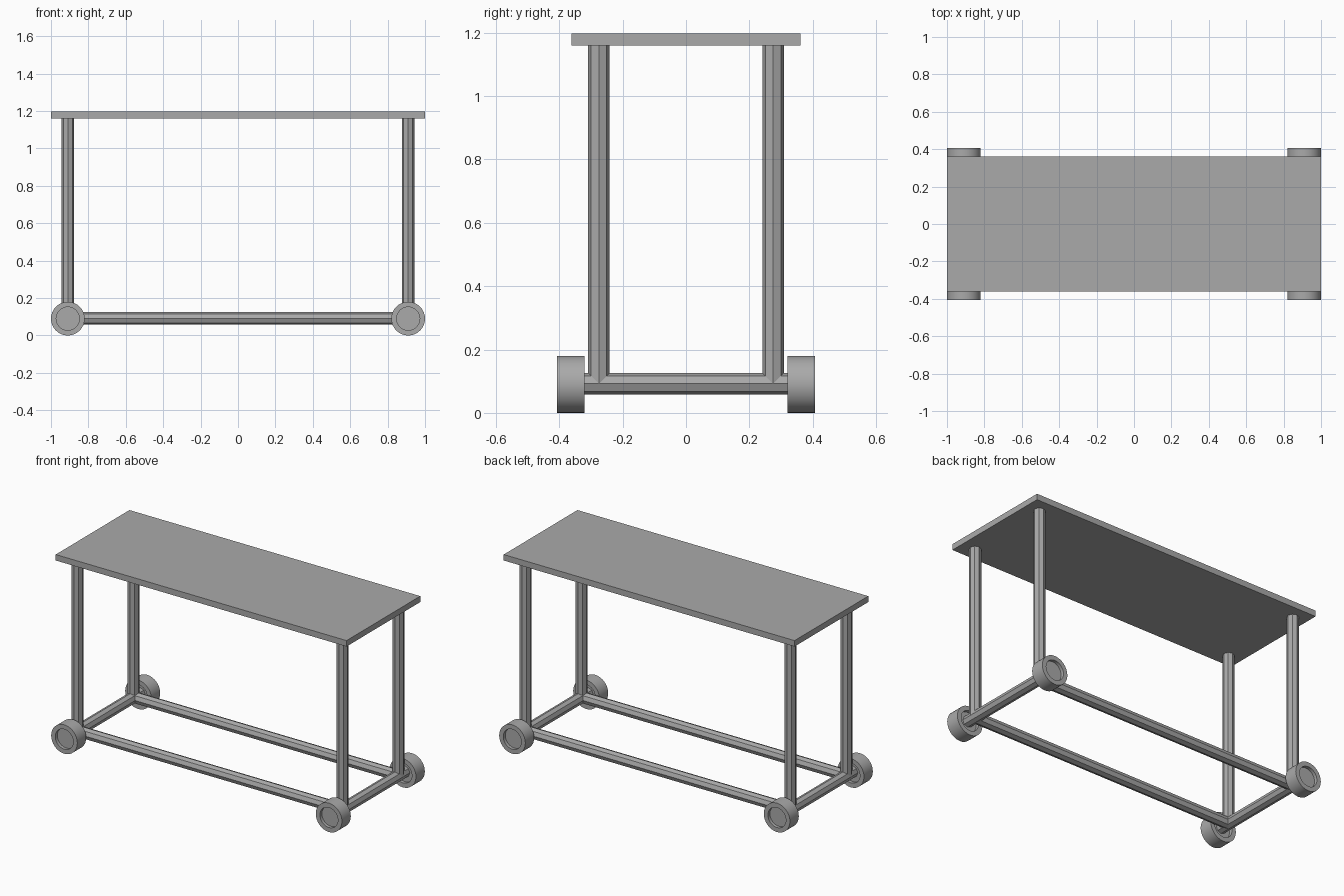
import bpy
import bmesh
import math
from mathutils import Vector

cube = bpy.data.objects.get("Cube")
if cube:
    bpy.data.objects.remove(cube, do_unlink=True)

GREY = (0.4, 0.4, 0.4, 1)
grey = bpy.data.materials.new("plain grey")
grey.use_nodes = True
grey.diffuse_color = GREY
grey.node_tree.nodes["Principled BSDF"].inputs["Base Color"].default_value = GREY

POST_X, POST_Y, RAIL_Z = 0.91, 0.275, 0.092
TUBE_R = 0.034
WHEEL_R, HUB_R, WHEEL_IN, WHEEL_OUT, RECESS = 0.09, 0.062, 0.32, 0.407, 0.02
TOP_LOW, TOP_HIGH = 1.16, 1.197


def finish(name, bm):
    bmesh.ops.recalc_face_normals(bm, faces=bm.faces)
    mesh = bpy.data.meshes.new(name)
    bm.to_mesh(mesh)
    bm.free()
    mesh.materials.append(grey)
    obj = bpy.data.objects.new(name, mesh)
    bpy.context.collection.objects.link(obj)
    return obj


def tube(name, start, end):
    """Eight-sided bar with its corners on the main axes."""
    start, end = Vector(start), Vector(end)
    axis = end - start
    bm = bmesh.new()
    bmesh.ops.create_cone(bm, cap_ends=True, segments=8, radius1=TUBE_R,
                          radius2=TUBE_R, depth=axis.length)
    bmesh.ops.rotate(bm, verts=bm.verts,
                     matrix=Vector((0, 0, 1)).rotation_difference(axis).to_matrix())
    bmesh.ops.translate(bm, verts=bm.verts, vec=(start + end) / 2)
    return finish(name, bm)


def wheel(name, x, side):
    """Drum with a round recess in both faces."""
    bm = bmesh.new()
    bmesh.ops.create_cone(bm, cap_ends=True, segments=32, radius1=WHEEL_R,
                          radius2=WHEEL_R, depth=WHEEL_OUT - WHEEL_IN)
    caps = [f for f in bm.faces if len(f.verts) > 4]
    for cap in caps:
        inward = -cap.normal * RECESS
        bmesh.ops.inset_region(bm, faces=[cap], thickness=WHEEL_R - HUB_R)
        hub = bmesh.ops.extrude_discrete_faces(bm, faces=[cap])["faces"][0]
        bmesh.ops.translate(bm, verts=hub.verts, vec=inward)
    for v in bm.verts:
        x0, y0, z0 = v.co
        v.co = (x + x0, side * (WHEEL_IN + WHEEL_OUT) / 2 + z0, WHEEL_R + y0)
    obj = finish(name, bm)
    bpy.ops.object.select_all(action="DESELECT")
    obj.select_set(True)
    bpy.context.view_layer.objects.active = obj
    bpy.ops.object.shade_smooth_by_angle(angle=math.radians(30))


# Table top
bm = bmesh.new()
bmesh.ops.create_cube(bm, size=1)
bmesh.ops.scale(bm, verts=bm.verts, vec=(2, 0.724, TOP_HIGH - TOP_LOW))
bmesh.ops.translate(bm, verts=bm.verts, vec=(0, 0, (TOP_LOW + TOP_HIGH) / 2))
finish("table_top", bm)

# Legs and wheels at each corner
for depth_name, sy in (("front", -1), ("back", 1)):
    for side_name, sx in (("right", -1), ("left", 1)):
        corner = f"{depth_name}_{side_name}"
        x, y = sx * POST_X, sy * POST_Y
        tube(f"{corner}_leg", (x, y, RAIL_Z), (x, y, TOP_LOW))
        wheel(f"{corner}_wheel", x, sy)

# Long rails
for depth_name, sy in (("front", -1), ("back", 1)):
    tube(f"{depth_name}_rail", (-POST_X, sy * POST_Y, RAIL_Z), (POST_X, sy * POST_Y, RAIL_Z))

# Cross rails that reach into the wheels as axles
reach = WHEEL_IN + RECESS + 0.01
for side_name, sx in (("right", -1), ("left", 1)):
    tube(f"{side_name}_axle_rail", (sx * POST_X, -reach, RAIL_Z), (sx * POST_X, reach, RAIL_Z))
